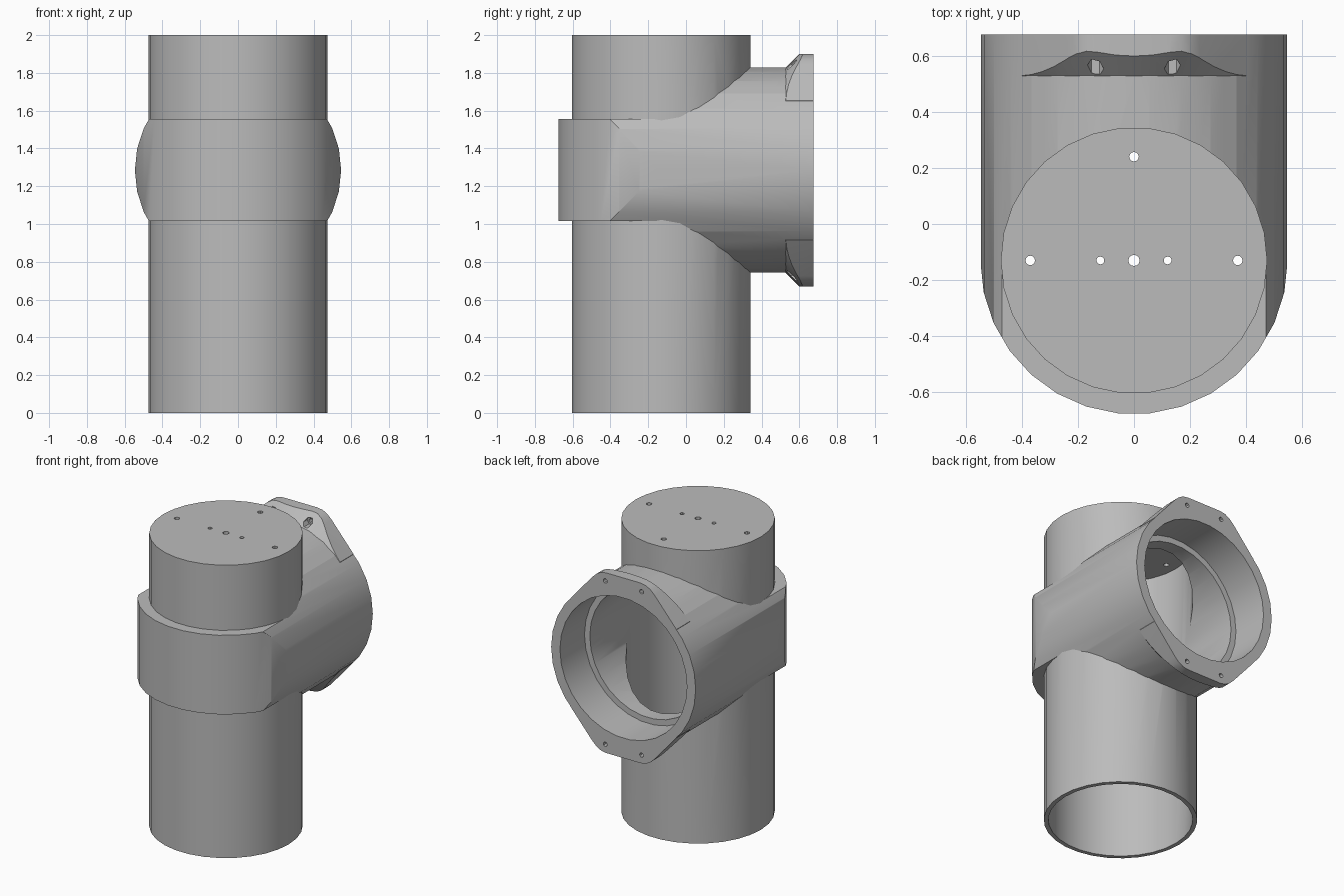
import bpy, bmesh, math
from mathutils import Vector

cube = bpy.data.objects.get("Cube")
if cube:
    bpy.data.objects.remove(cube, do_unlink=True)

AXIS_Y = -0.13     # y of the upright pipe
MID = 1.285        # z of the side pipe
BACK = 0.675       # rear mounting face

grey = bpy.data.materials.new("plain grey")
grey.use_nodes = True
grey.diffuse_color = (0.5, 0.5, 0.5, 1)
grey.node_tree.nodes["Principled BSDF"].inputs["Base Color"].default_value = (0.5, 0.5, 0.5, 1)


def circle(r, n=30, cx=0.0, cy=0.0):
    return [(cx + r * math.cos(2 * math.pi * i / n),
             cy + r * math.sin(2 * math.pi * i / n)) for i in range(n)]


def prism(name, outline, lo, hi, along_y=False, end_scale=1.0):
    """Closed solid from an outline, upright (z) or lying (y, centred on MID)."""
    def place(a, b, h):
        return Vector((a, h, MID + b)) if along_y else Vector((a, b, h))
    bm = bmesh.new()
    low = [bm.verts.new(place(a, b, lo)) for a, b in outline]
    high = [bm.verts.new(place(a * end_scale, b * end_scale, hi)) for a, b in outline]
    bm.faces.new(low)
    bm.faces.new(high)
    n = len(outline)
    for i in range(n):
        j = (i + 1) % n
        bm.faces.new((low[i], low[j], high[j], high[i]))
    bmesh.ops.recalc_face_normals(bm, faces=bm.faces)
    mesh = bpy.data.meshes.new(name)
    bm.to_mesh(mesh)
    bm.free()
    mesh.materials.append(grey)
    obj = bpy.data.objects.new(name, mesh)
    bpy.context.collection.objects.link(obj)
    return obj


def combine(target, other, op):
    """Apply a boolean and discard the second solid."""
    mod = target.modifiers.new(op, "BOOLEAN")
    mod.operation, mod.solver, mod.object = op, "EXACT", other
    bpy.ops.object.select_all(action="DESELECT")
    bpy.context.view_layer.objects.active = target
    target.select_set(True)
    bpy.ops.object.modifier_apply(modifier=mod.name)
    bpy.data.objects.remove(other, do_unlink=True)


def box(a, b):
    return [(-a, b[0]), (a, b[0]), (a, b[1]), (-a, b[1])]


# Side pipe, rounded at the front to follow the upright pipe
side_pipe = prism("side_pipe", circle(0.546), -0.8, 0.8, along_y=True)
ring = circle(0.548, cy=AXIS_Y)
front_arc = ring[15:] + ring[:1]
stadium = prism("rounding", front_arc + [(0.548, 1), (-0.548, 1)], 0, 2.5)
combine(side_pipe, stadium, "INTERSECT")

# Front band: trim the side pipe flat above and below
for span in ((0.27, 0.9), (-0.9, -0.27)):
    combine(side_pipe, prism("band_trim", box(1, span), -1, -0.15, along_y=True), "DIFFERENCE")

# Flange ears with a sloped underside
corner = [(0.4, 0.37), (0.235, 0.56), (0.205, 0.588), (0.17, 0.608), (0.13, 0.615)]
upper = corner + [(-x, z) for x, z in reversed(corner)]
ears = prism("flange_ears", upper + [(-x, -z) for x, z in upper], 0.515, 0.8, along_y=True)
slope = prism("slope", circle(0.516, 60), 0.5, 0.9, along_y=True, end_scale=0.916 / 0.516)
combine(ears, slope, "INTERSECT")
combine(side_pipe, ears, "UNION")
combine(side_pipe, prism("rear_trim", box(1, (-1, 1)), BACK, 1, along_y=True), "DIFFERENCE")

# Upright pipe joined to the side pipe
housing = prism("pipe_tee_housing", circle(0.475, cy=AXIS_Y), 0, 2)
combine(housing, side_pipe, "UNION")

# Bores: upright, side and stepped rear socket
combine(housing, prism("main_bore", circle(0.447, cy=AXIS_Y), -1, 1.96), "DIFFERENCE")
combine(housing, prism("side_bore", circle(0.44), AXIS_Y, 1, along_y=True), "DIFFERENCE")
combine(housing, prism("socket", circle(0.48), 0.41, 1, along_y=True), "DIFFERENCE")

# Holes through the cap
for x, y, r in ((0, AXIS_Y, 0.02), (0.12, AXIS_Y, 0.014), (-0.12, AXIS_Y, 0.014),
                (0.37, AXIS_Y, 0.017), (-0.37, AXIS_Y, 0.017), (0, 0.24, 0.017)):
    combine(housing, prism("cap_hole", circle(r, 12, x, y), 1.8, 2.1), "DIFFERENCE")

# Screw holes and hexagonal nut pockets in the ears
for sx in (-1, 1):
    for sz in (-1, 1):
        x, z = sx * 0.137, sz * 0.558
        combine(housing, prism("screw_hole", circle(0.015, 12, x, z), 0.56, 0.8, along_y=True), "DIFFERENCE")
        combine(housing, prism("nut_pocket", circle(0.029, 6, x, z), 0.535, 0.592, along_y=True), "DIFFERENCE")

bpy.ops.object.select_all(action="DESELECT")
housing.select_set(True)
bpy.context.view_layer.objects.active = housing
bpy.ops.object.shade_smooth_by_angle(angle=math.radians(30))
